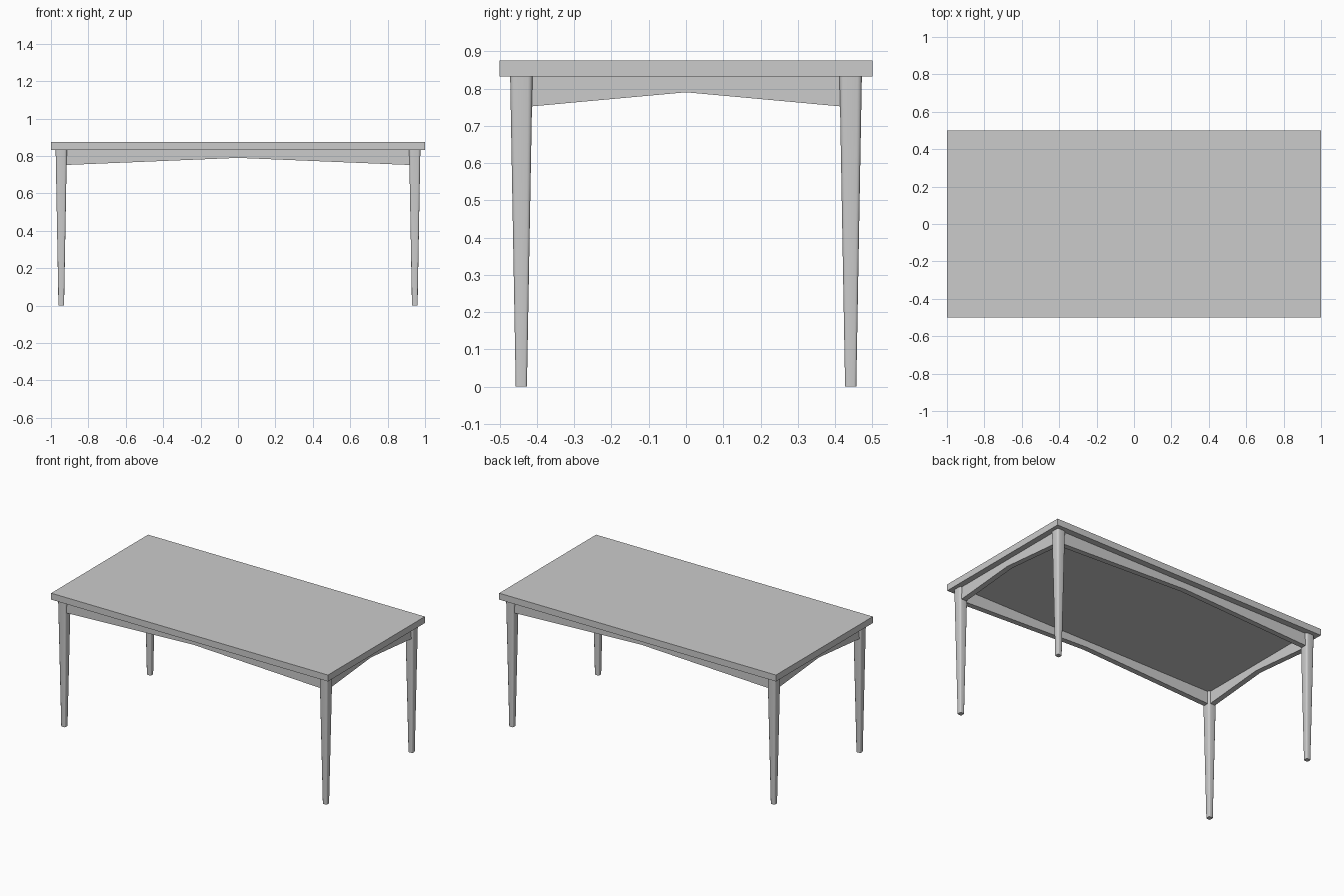
import bpy, bmesh, math

if "Cube" in bpy.data.objects:
    bpy.data.objects.remove(bpy.data.objects["Cube"])

LEG_X, LEG_Y = 0.945, 0.442
TOP_Z, UNDER_Z = 0.875, 0.833


def finish(name, bm):
    bmesh.ops.recalc_face_normals(bm, faces=bm.faces)
    mesh = bpy.data.meshes.new(name)
    bm.to_mesh(mesh)
    bm.free()
    obj = bpy.data.objects.new(name, mesh)
    bpy.context.collection.objects.link(obj)
    bpy.ops.object.select_all(action='DESELECT')
    obj.select_set(True)
    bpy.context.view_layer.objects.active = obj
    bpy.ops.object.shade_smooth_by_angle(angle=math.radians(35))
    return obj


def loft(name, rings):
    """Closed solid through a list of equally sized point rings."""
    bm = bmesh.new()
    loops = [[bm.verts.new(p) for p in ring] for ring in rings]
    n = len(loops[0])
    for a, b in zip(loops, loops[1:]):
        for i in range(n):
            j = (i + 1) % n
            bm.faces.new((a[i], a[j], b[j], b[i]))
    bm.faces.new(loops[0])
    bm.faces.new(loops[-1])
    return finish(name, bm)


def rounded_square(cx, cy, half, z, ratio=0.4, steps=3):
    r = half * ratio
    pts = []
    for q, (sx, sy) in enumerate([(1, 1), (-1, 1), (-1, -1), (1, -1)]):
        for k in range(steps + 1):
            a = math.pi / 2 * (q + k / steps)
            pts.append((cx + sx * (half - r) + r * math.cos(a),
                        cy + sy * (half - r) + r * math.sin(a), z))
    return pts


# Tabletop slab
bpy.ops.mesh.primitive_cube_add(size=1, location=(0, 0, (TOP_Z + UNDER_Z) / 2))
top = bpy.context.object
top.name = "tabletop"
top.scale = (2, 1, TOP_Z - UNDER_Z)

# Four tapered legs with rounded corners
for sy, depth in ((-1, "front"), (1, "back")):
    for sx, side in ((-1, "left"), (1, "right")):
        loft(f"{depth}_{side}_leg",
             [rounded_square(sx * LEG_X, sy * LEG_Y, 0.015, 0),
              rounded_square(sx * LEG_X, sy * LEG_Y, 0.03, UNDER_Z)])


# Aprons between the legs, rising to a shallow peak in the middle
def apron(name, reach, offset, along_x, thick=0.035):
    profile = [(-reach, 0.752), (0, 0.79), (reach, 0.752),
               (reach, UNDER_Z), (0, UNDER_Z), (-reach, UNDER_Z)]
    rings = []
    for d in (offset - thick / 2, offset + thick / 2):
        rings.append([(u, d, z) if along_x else (d, u, z) for u, z in profile])
    loft(name, rings)


apron("front_apron", LEG_X - 0.025, -LEG_Y, True)
apron("back_apron", LEG_X - 0.025, LEG_Y, True)
apron("left_apron", LEG_Y - 0.025, -LEG_X, False)
apron("right_apron", LEG_Y - 0.025, LEG_X, False)
